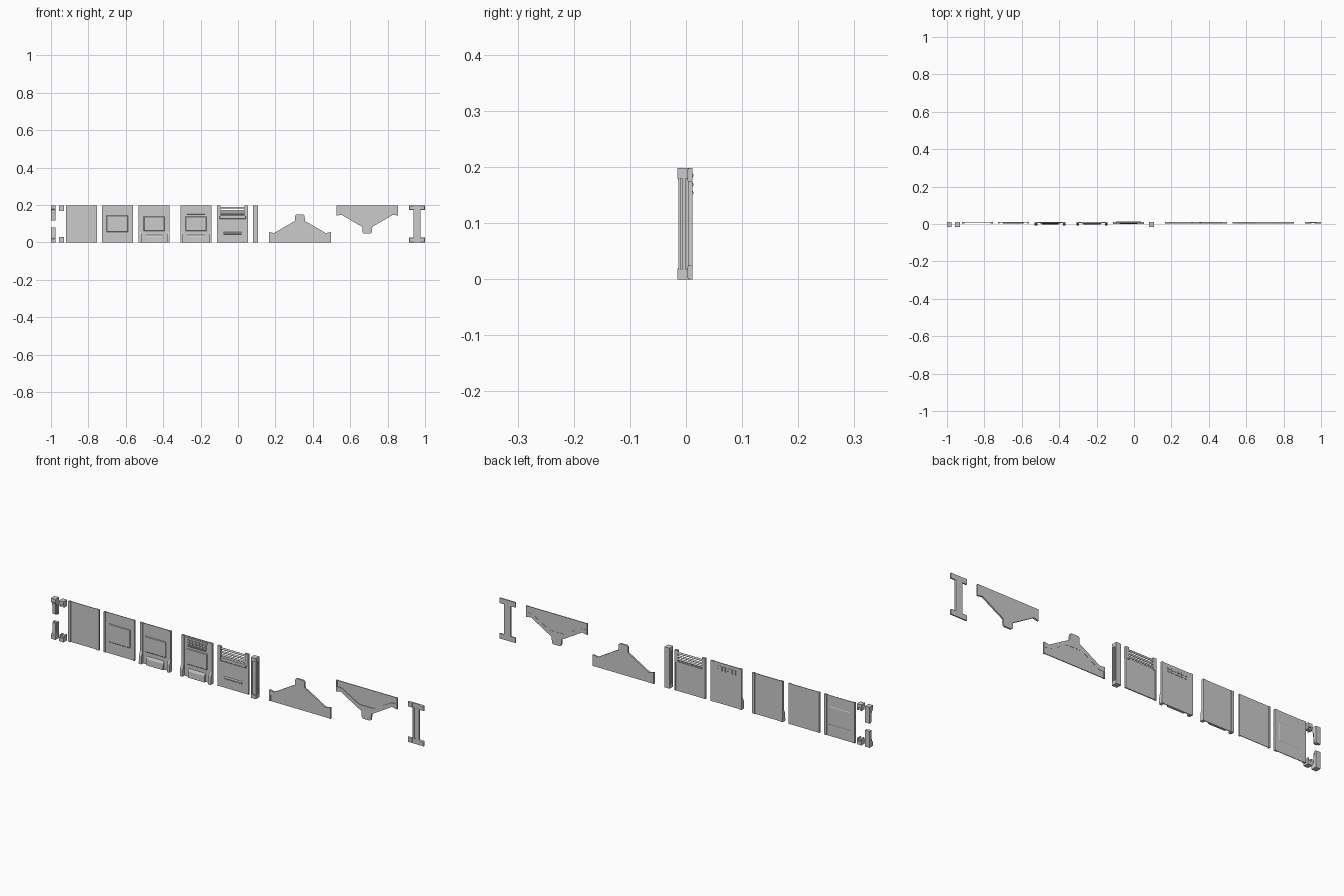
import bpy, bmesh, math
from mathutils import Vector

if "Cube" in bpy.data.objects:
    bpy.data.objects.remove(bpy.data.objects["Cube"])


def make(name, parts):
    """Join a list of (bottom ring, top ring) solids into one object."""
    bm = bmesh.new()
    for ring_a, ring_b in parts:
        a = [bm.verts.new(p) for p in ring_a]
        b = [bm.verts.new(p) for p in ring_b]
        n = len(a)
        bm.faces.new(a)
        bm.faces.new(b[::-1])
        for i in range(n):
            bm.faces.new((a[i], b[i], b[(i + 1) % n], a[(i + 1) % n]))
    bmesh.ops.recalc_face_normals(bm, faces=bm.faces[:])
    me = bpy.data.meshes.new(name)
    bm.to_mesh(me)
    bm.free()
    ob = bpy.data.objects.new(name, me)
    bpy.context.collection.objects.link(ob)
    return ob


def plate(pts, y0, y1):
    """Front (x, z) outline given thickness in y."""
    return ([(x, y0, z) for x, z in pts], [(x, y1, z) for x, z in pts])


def box(x0, x1, y0, y1, z0, z1):
    return plate([(x0, z0), (x1, z0), (x1, z1), (x0, z1)], y0, y1)


def rail(pts, x0, x1):
    """Side (y, z) profile swept along x."""
    return ([(x0, y, z) for y, z in pts], [(x1, y, z) for y, z in pts])


def pad(x0, x1, z0, z1, y0, y1, c=0.003):
    """Raised field with sloping edges, from y0 (wide) to y1 (narrow)."""
    return ([(x0, y0, z0), (x1, y0, z0), (x1, y0, z1), (x0, y0, z1)],
            [(x0 + c, y1, z0 + c), (x1 - c, y1, z0 + c), (x1 - c, y1, z1 - c), (x0 + c, y1, z1 - c)])


def rod(x0, x1, y, z, r, n=10):
    return rail([(y + r * math.cos(2 * math.pi * i / n), z + r * math.sin(2 * math.pi * i / n))
                 for i in range(n)], x0, x1)


def flip(parts):
    return [tuple([(x, y, 0.2 - z) for x, y, z in ring] for ring in p) for p in parts]


HW, H, YB = 0.083, 0.198, 0.012      # panel half width, height, back plane


def stiles(cx, w, y0, y1, z0=0, z1=H):
    return [box(cx - HW, cx - HW + w, y0, y1, z0, z1), box(cx + HW - w, cx + HW, y0, y1, z0, z1)]


# Long and short corner end pieces, mirrored top to bottom
long_end = [rail([(-0.0155, 0), (YB, 0), (YB, 0.08), (-0.001, 0.08), (-0.004, 0.03), (-0.0155, 0.018)], -1.0, -0.975),
            rail([(-0.012, 0.015), (0.004, 0.015), (0.004, 0.078), (-0.008, 0.078)], -0.996, -0.979)]
short_end = [box(-0.956, -0.931, -0.0155, YB, 0, 0.018),
             box(-0.956, -0.950, -0.013, YB, 0.018, 0.03),
             box(-0.937, -0.931, -0.013, YB, 0.018, 0.03),
             box(-0.950, -0.937, -0.009, 0.006, 0.018, 0.028)]
for nm, parts in (("long_corner", long_end), ("short_corner", short_end)):
    make(nm + "_bottom", parts)
    make(nm + "_top", [tuple([(x, y, H - z) for x, y, z in ring] for ring in p) for p in parts])

# Plain wall panel with a tall field
c = -0.837
make("plain_panel", [box(c - HW, c + HW, 0.007, 0.010, 0, H)] + stiles(c, 0.014, 0.003, YB) +
     [pad(c - 0.058, c + 0.058, 0.055, 0.145, 0.0095, 0.0115)])

# Wall panel with a square frame
c = -0.645
make("framed_panel", [box(c - HW, c + HW, 0.007, 0.010, 0, H)] + stiles(c, 0.008, 0.003, YB) +
     [pad(c - 0.058, c + 0.058, 0.055, 0.145, 0.007, 0.004)])

# Footed panels: stiles that step forward at the bottom
foot = [(-0.008, 0), (YB, 0), (YB, H), (0.002, H), (0.002, 0.058), (-0.006, 0.038)]


def footed(c, hw_pad):
    parts = [box(c - HW, c + HW, 0.006, 0.010, 0.0, H)]
    for s in (-1, 1):
        parts.append(rail(foot, c + s * HW, c + s * (HW - 0.014)))
    parts += [rail([(-0.002, 0.0), (0.007, 0), (0.007, 0.042), (0.003, 0.038), (-0.001, 0.03)], c - 0.045, c + 0.045),
              pad(c - hw_pad, c + hw_pad, 0.06, 0.138, 0.006, 0.003)]
    return parts


make("footed_panel", footed(-0.448, 0.056))

# Footed panel with a louvred vent
c = -0.225
vent = [box(c - 0.055, c + 0.055, 0.002, 0.007, 0.185, 0.192),
        rail([(0.007, 0.147), (0.007, 0.158), (0.0, 0.158), (0.002, 0.152)], c - 0.048, c + 0.048)]
for row in range(2):
    for i in range(6):
        x = c - 0.045 + i * 0.018
        z = 0.160 + row * 0.013
        vent.append(box(x - 0.006, x + 0.006, 0.002, YB, z, z + 0.009))
make("vent_panel", footed(c, 0.056) + vent)

# Panel with a notched top holding pipes
c = -0.029
make("pipe_panel", [box(c - HW, c + HW, 0.005, 0.010, 0, 0.142)] + stiles(c, 0.006, 0.003, YB, 0, 0.142) +
     stiles(c, 0.018, 0.001, YB, 0.140, H) +
     [pad(c - 0.072, c + 0.072, 0.125, 0.148, 0.006, 0.002, 0.004),
      rail([(0.006, 0.042), (0.001, 0.046), (0.001, 0.050), (0.006, 0.056)], c - 0.048, c + 0.048)])
pipes = make("pipes", [rod(c - 0.067, c + 0.067, 0.0085, z, 0.005) for z in (0.154, 0.169, 0.185)])
for p in pipes.data.polygons:
    p.use_smooth = len(p.vertices) == 4
pipes.data.set_sharp_from_angle(angle=math.radians(50))

# Free-standing post with caps and grooved sides
make("post", [box(0.080, 0.107, -0.0155, YB, 0, 0.018), box(0.080, 0.107, -0.0155, YB, 0.18, H),
              box(0.086, 0.101, -0.010, 0.009, 0.018, 0.18),
              box(0.080, 0.107, -0.006, -0.001, 0.018, 0.18),
              box(0.080, 0.107, 0.004, YB, 0.018, 0.18),
              box(0.080, 0.086, -0.0135, -0.010, 0.018, 0.18),
              box(0.101, 0.107, -0.0135, -0.010, 0.018, 0.18)])

# Gable plates: one upright, one inverted
edge = [(-0.165, 0.055), (-0.138, 0.050), (-0.046, 0.104), (-0.027, 0.114), (-0.025, 0.143), (-0.019, 0.149)]
inner = [(-0.165, 0.032), (-0.135, 0.030), (-0.040, 0.085), (-0.022, 0.085), (-0.013, 0.085), (-0.008, 0.085)]


def gable(cx):
    outer_l = [(cx + x, z) for x, z in edge]
    outer_r = [(cx - x, z) for x, z in reversed(edge)]
    parts = [plate([(cx - 0.165, 0)] + outer_l + outer_r + [(cx + 0.165, 0)], 0.007, 0.011)]
    rim = edge[:4] + inner[3::-1]                      # sloping raised rim, each side
    for s in (-1, 1):
        parts.append(plate([(cx - s * x, z) for x, z in rim], 0.004, YB))
        parts.append(box(cx + s * 0.165, cx + s * 0.158, 0.004, YB, 0, 0.04))
    parts.append(plate([(cx - 0.027, 0.085), (cx + 0.027, 0.085), (cx + 0.027, 0.114), (cx + 0.025, 0.143),
                        (cx + 0.019, 0.149), (cx - 0.019, 0.149), (cx - 0.025, 0.143), (cx - 0.027, 0.114)], 0.004, YB))
    return parts


make("gable_upright", gable(0.331))
make("gable_inverted", [tuple([(x, y, H - z) for x, y, z in ring] for ring in p) for p in gable(0.691)])

# I-shaped joint strip
c = 0.957
ibeam = [box(c - 0.018, c + 0.018, 0.007, YB, 0.01, H - 0.01),
         box(c - 0.018, c - 0.009, 0.004, 0.008, 0.02, H - 0.02),
         box(c + 0.009, c + 0.018, 0.004, 0.008, 0.02, H - 0.02)]
for z0, z1 in ((0, 0.025), (H - 0.025, H)):
    ibeam += [box(c - 0.043, c + 0.043, 0.006, YB, z0, z1),
              pad(c - 0.043, c - 0.018, z0, z1, 0.006, 0.003, 0.002),
              pad(c + 0.018, c + 0.043, z0, z1, 0.006, 0.003, 0.002)]
make("joint_strip", ibeam)
